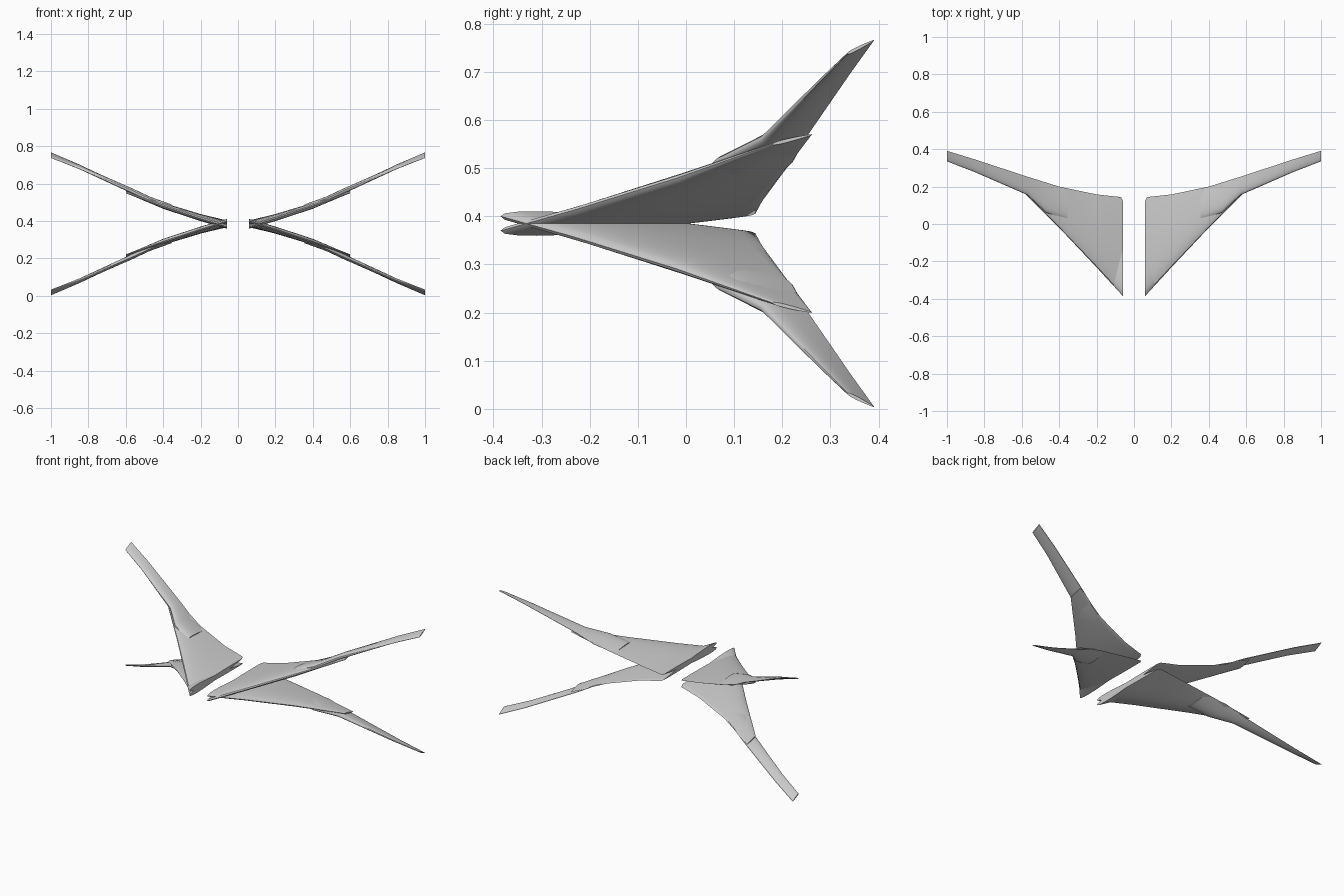
import bpy, bmesh, math

if "Cube" in bpy.data.objects:
    bpy.data.objects.remove(bpy.data.objects["Cube"])

MID = 0.385   # height of the plane between upper and lower wings
N = 12        # chord steps per side of the airfoil


def airfoil(sec):
    """Closed loop of points between leading and trailing edge."""
    x, yl, zl, yt, zt, t = sec
    pts = []
    for i in range(2 * N):
        a = math.pi * i / N
        c = (1 + math.cos(a)) / 2                       # 1 = trailing, 0 = leading
        h = 5 * t * (0.2969 * math.sqrt(c) - 0.126 * c - 0.3516 * c**2
                     + 0.2843 * c**3 - 0.1015 * c**4) + 0.0008
        side = 1 if i < N else -1
        if i == N:
            h = 0
        pts.append((x, yl + (yt - yl) * c, zl + (zt - zl) * c + side * h))
    return pts


def loft(name, sections, sx, sz):
    bm = bmesh.new()
    rings = []
    for s in sections:
        rings.append([bm.verts.new((sx * x, y, MID + sz * (z - MID)))
                      for x, y, z in airfoil(s)])
    for a, b in zip(rings, rings[1:]):
        for i in range(2 * N):
            j = (i + 1) % (2 * N)
            bm.faces.new((a[i], a[j], b[j], b[i]))
    bm.faces.new(rings[0])
    bm.faces.new(rings[-1])
    bmesh.ops.recalc_face_normals(bm, faces=bm.faces)
    me = bpy.data.meshes.new(name)
    bm.to_mesh(me)
    bm.free()
    ob = bpy.data.objects.new(name, me)
    bpy.context.collection.objects.link(ob)
    bpy.ops.object.select_all(action='DESELECT')
    ob.select_set(True)
    bpy.context.view_layer.objects.active = ob
    bpy.ops.object.shade_smooth_by_angle(angle=math.radians(35))


# sections: x, leading y, leading z, trailing y, trailing z, thickness
inner = [
    (0.06, -0.385, 0.370, 0.125, 0.401, 0.032),
    (0.07, -0.374, 0.373, 0.144, 0.404, 0.034),
    (0.20, -0.232, 0.413, 0.158, 0.430, 0.034),
    (0.40, -0.020, 0.479, 0.200, 0.487, 0.030),
    (0.60, 0.180, 0.550, 0.262, 0.570, 0.006),
]
outer = [
    (0.355, 0.020, 0.474, 0.180, 0.473, 0.028),
    (0.47, 0.060, 0.512, 0.222, 0.512, 0.034),
    (0.57, 0.155, 0.560, 0.253, 0.568, 0.026),
    (0.85, 0.277, 0.682, 0.345, 0.702, 0.014),
    (1.00, 0.335, 0.738, 0.391, 0.766, 0.006),
]

# four wings, each an inner panel and an overlapping outer panel
for sx, side in ((1, "right"), (-1, "left")):
    for sz, level in ((1, "upper"), (-1, "lower")):
        loft(f"{level}_{side}_inner_wing", inner, sx, sz)
        loft(f"{level}_{side}_outer_wing", outer, sx, sz)
